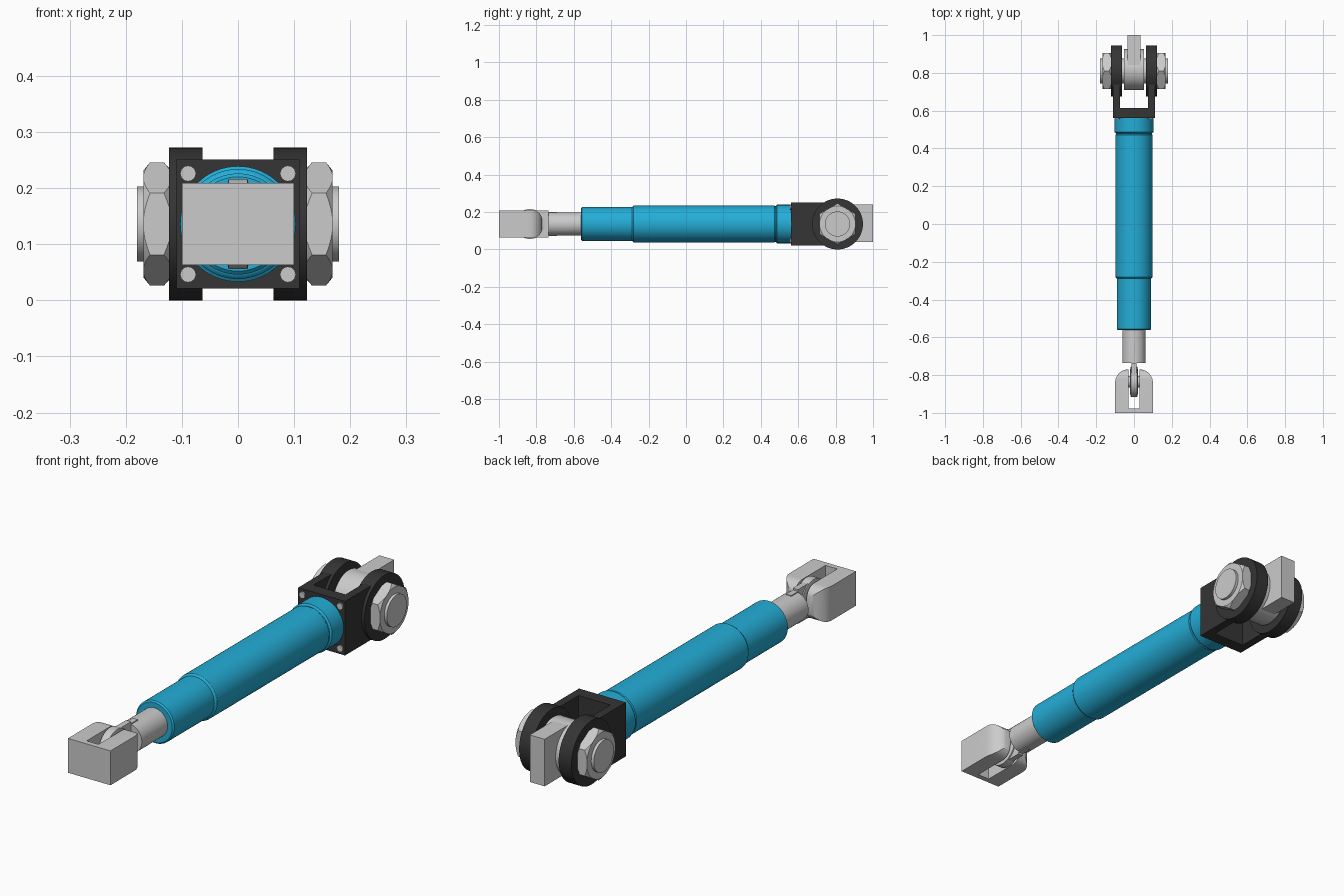
import bpy, bmesh
from math import pi, sin, cos
from mathutils import Matrix, Vector

cube = bpy.data.objects.get("Cube")
if cube:
    bpy.data.objects.remove(cube, do_unlink=True)

MID = 0.136          # height of the main axis
PIN_Y = 0.81         # clevis pin position
EYE_Y = -0.835       # rod eye position


def material(name, rgb):
    m = bpy.data.materials.new(name)
    m.use_nodes = True
    m.diffuse_color = (*rgb, 1)
    m.node_tree.nodes["Principled BSDF"].inputs["Base Color"].default_value = (*rgb, 1)
    return m


blue = material("blue paint", (0.018, 0.42, 0.68))
steel = material("light steel", (0.60, 0.60, 0.60))
black = material("black iron", (0.035, 0.035, 0.035))


def finish(name, bm, mat, smooth=True):
    bmesh.ops.recalc_face_normals(bm, faces=bm.faces)
    mesh = bpy.data.meshes.new(name)
    bm.to_mesh(mesh)
    bm.free()
    ob = bpy.data.objects.new(name, mesh)
    bpy.context.collection.objects.link(ob)
    mesh.materials.append(mat)
    if smooth:
        shade(ob)
    return ob


def activate(ob):
    bpy.ops.object.select_all(action='DESELECT')
    ob.select_set(True)
    bpy.context.view_layer.objects.active = ob


def shade(ob):
    activate(ob)
    bpy.ops.object.shade_smooth_by_angle(angle=pi / 6)


def box(name, x, y, z, mat):
    """Box from three (low, high) ranges."""
    bm = bmesh.new()
    size = [b - a for a, b in (x, y, z)]
    mid = [(a + b) / 2 for a, b in (x, y, z)]
    bmesh.ops.create_cube(bm, size=1, matrix=Matrix.Translation(mid) @ Matrix.Diagonal((*size, 1)))
    return finish(name, bm, mat, False)


def lathe(name, profile, axis, centre, mat, sides=64, smooth=True):
    """Closed solid turned about the x or y axis from (position, radius) pairs."""
    bm = bmesh.new()
    rings = []
    for t, r in profile:
        ring = []
        for i in range(sides):
            a = 2 * pi * i / sides
            u, w = r * sin(a), r * cos(a)
            p = (t, u, w) if axis == 'x' else (u, t, w)
            ring.append(bm.verts.new(Vector(p) + Vector(centre)))
        rings.append(ring)
    for a, b in zip(rings, rings[1:]):
        for i in range(sides):
            j = (i + 1) % sides
            bm.faces.new((a[i], a[j], b[j], b[i]))
    bm.faces.new(rings[0])
    bm.faces.new(rings[-1])
    return finish(name, bm, mat, smooth)


def rounded_prism(name, half, y0, y1, radius, across, mat):
    """Prism with its two rear corners rounded, seen along z or x."""
    arc = [(half - radius + radius * cos(a), y1 - radius + radius * sin(a))
           for a in (pi / 2 * k / 10 for k in range(11))]
    outline = [(half, y0)] + arc
    outline += [(-u, v) for u, v in reversed(outline)]
    bm = bmesh.new()
    if across == 'z':
        verts = [bm.verts.new((u, v, MID - 0.2)) for u, v in outline]
        step = (0, 0, 0.4)
    else:
        verts = [bm.verts.new((-0.1, v, MID + u)) for u, v in outline]
        step = (0.2, 0, 0)
    face = bm.faces.new(verts)
    out = bmesh.ops.extrude_face_region(bm, geom=[face])
    bmesh.ops.translate(bm, vec=step, verts=[v for v in out["geom"] if isinstance(v, bmesh.types.BMVert)])
    return finish(name, bm, mat, False)


def cut(ob, tool, operation):
    mod = ob.modifiers.new("cut", 'BOOLEAN')
    mod.operation, mod.object, mod.solver = operation, tool, 'EXACT'
    activate(ob)
    bpy.ops.object.modifier_apply(modifier=mod.name)
    bpy.data.objects.remove(tool, do_unlink=True)


# Cylinder body with stepped collars and fine grooves
lathe("cylinder_body", [
    (-0.562, 0.06), (-0.562, 0.084), (-0.556, 0.09), (-0.288, 0.09), (-0.286, 0.094),
    (-0.28, 0.098), (0.472, 0.098), (0.476, 0.095), (0.48, 0.095), (0.486, 0.103),
    (0.562, 0.103)], 'y', (0, 0, MID), blue)

# Piston rod with its flat eye and tongue
lathe("piston_rod", [(-0.735, 0.062), (-0.55, 0.062)], 'y', (0, 0, MID), steel)
lathe("rod_eye", [(-0.02, 0.066), (-0.017, 0.08), (0.017, 0.08), (0.02, 0.066)],
      'x', (0, EYE_Y, MID), steel)
box("rod_tongue", (-0.012, 0.012), (EYE_Y, -0.735), (MID - 0.073, MID + 0.073), steel)
box("rod_tongue_tip", (-0.012, 0.012), (-0.74, -0.69), (MID - 0.065, MID + 0.065), steel)

# Front mounting block, rounded both ways at the rear and slotted for the eye
block = rounded_prism("mounting_block", 0.1, -1.0, -0.77, 0.07, 'z', steel)
cut(block, rounded_prism("block_side", 0.073, -1.1, -0.7701, 0.05, 'x', steel), 'INTERSECT')
cut(block, box("slot", (-0.028, 0.028), (-0.977, -0.7), (-0.1, 0.4), steel), 'DIFFERENCE')
shade(block)
lathe("eye_pin", [(-0.08, 0.03), (0.08, 0.03)], 'x', (0, EYE_Y, MID), steel, 32)

# Rear clevis: base plate, arms and round cheeks
LOW, HIGH = MID - 0.115, MID + 0.115
box("clevis_base", (-0.11, 0.11), (0.562, 0.615), (LOW, HIGH), black)
for side, s in (("left", 1), ("right", -1)):
    box("clevis_arm_" + side, sorted((s * 0.075, s * 0.11)), (0.562, PIN_Y), (LOW, HIGH), black)
    lathe("clevis_cheek_" + side, [(s * 0.063, 0.136), (s * 0.123, 0.136)],
          'x', (0, PIN_Y, MID), black)
    # Chamfered hexagon nut
    nut = lathe("nut_" + side, [(s * 0.121, 0.11), (s * 0.168, 0.11)],
                'x', (0, PIN_Y, MID), steel, 6, False)
    cut(nut, lathe("chamfer", [(s * 0.12, 0.097), (s * 0.134, 0.112), (s * 0.155, 0.112),
                               (s * 0.169, 0.095)], 'x', (0, PIN_Y, MID), steel), 'INTERSECT')
    shade(nut)
    # Plate screws on the clevis front
    for level, v in (("upper", 1), ("lower", -1)):
        lathe(f"screw_{level}_{side}", [(0.556, 0.014), (0.57, 0.014)], 'y',
              (s * 0.089, 0, MID + v * 0.09), steel, 24)

# Clevis pin, bushing and rear tab
lathe("clevis_pin", [(-0.18, 0.067), (0.18, 0.067)], 'x', (0, PIN_Y, MID), steel)
lathe("bushing", [(-0.052, 0.108), (0.052, 0.108)], 'x', (0, PIN_Y + 0.008, MID), steel)
box("rear_tab", (-0.035, 0.035), (PIN_Y + 0.03, 1.0), (MID - 0.095, MID + 0.105), steel)
